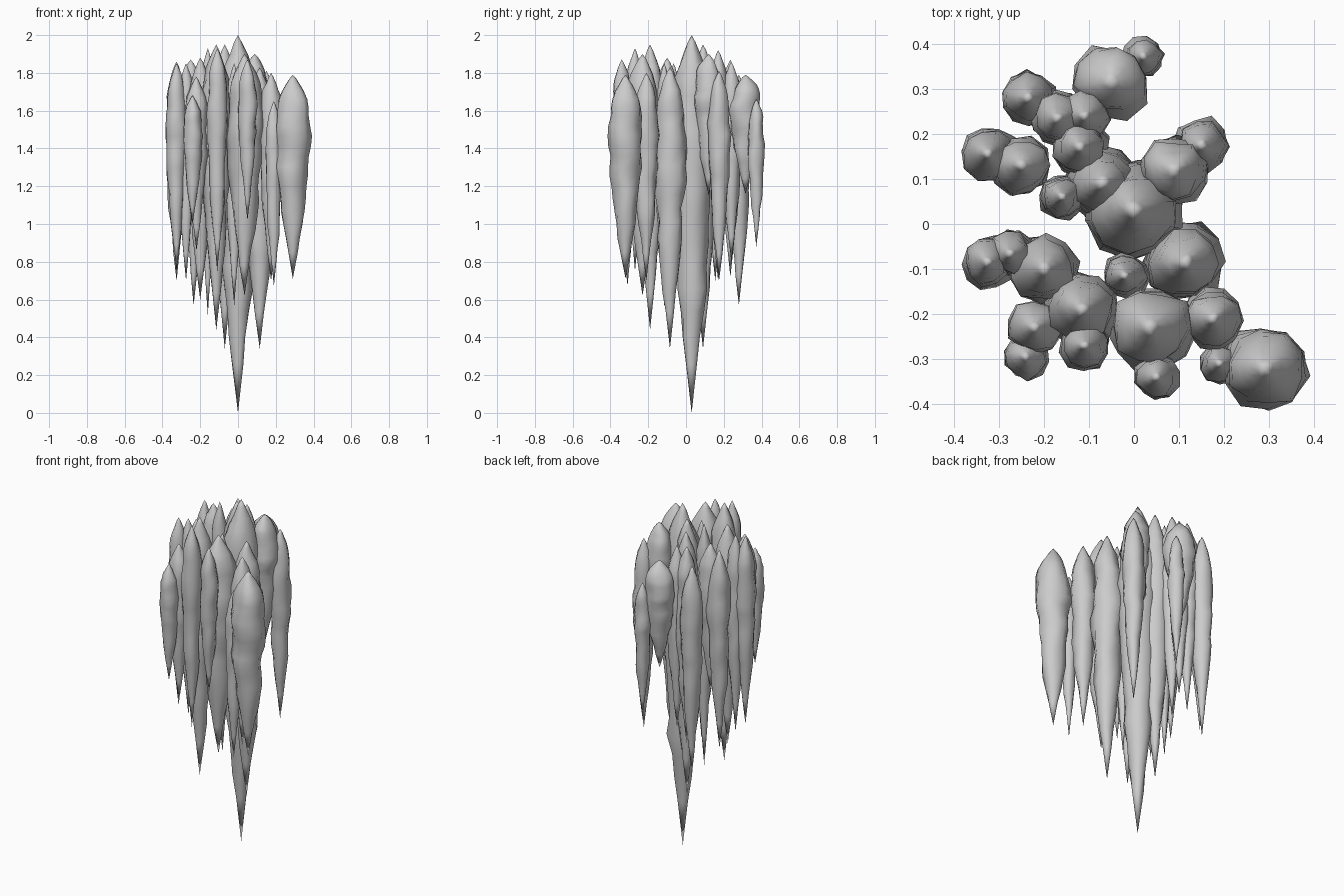
import bpy, math, random
from mathutils import Vector, noise

random.seed(4)

# each icicle: x, y, largest radius, bottom z, top z
CENTRE = [(0.0, 0.03, .108, 0.0, 2.0), (-.07, .09, .082, .34, 1.95), (.09, .12, .075, 1.15, 1.90),
          (.15, .175, .060, .70, 1.81), (-.16, .06, .050, .52, 1.93)]
BACK = [(-.12, .17, .063, .70, 1.92), (-.11, .24, .058, .80, 1.86), (-.17, .235, .062, .72, 1.87),
        (-.235, .28, .060, .57, 1.79), (-.05, .315, .083, 1.16, 1.79), (.02, .372, .045, .88, 1.66)]
LEFT = [(-.325, .155, .060, .70, 1.86), (-.25, .13, .066, 1.0, 1.87), (-.325, -.085, .056, .75, 1.85),
        (-.275, -.065, .052, .70, 1.85), (-.20, -.10, .077, .60, 1.88)]
FRONT = [(-.02, -.115, .050, .57, 1.85), (.115, -.085, .085, .34, 1.83), (.035, -.23, .094, .62, 1.90),
         (-.115, -.19, .080, .44, 1.95), (-.11, -.27, .056, .75, 1.93), (-.22, -.23, .060, .86, 1.78),
         (-.24, -.295, .050, 1.0, 1.68), (.05, -.34, .050, 1.02, 1.87)]
RIGHT = [(.175, -.21, .067, .70, 1.80), (.19, -.31, .046, .67, 1.65), (.29, -.32, .092, .71, 1.79)]

# height fraction and radius fraction along an icicle
PROFILE = [(.13, .27), (.20, .42), (.27, .57), (.33, .68), (.39, .74), (.45, .78), (.50, .84),
           (.55, .90), (.60, .92), (.65, .98), (.70, 1.0), (.75, .96), (.80, .92), (.84, .89),
           (.88, .80), (.92, .62), (.95, .42), (.98, .20)]
SIDES = 10


def icicle(name, x, y, r, z0, z1):
    verts, faces = [(x, y, z0)], []
    phase = random.uniform(0, math.tau)
    for t, f in PROFILE:
        z = z0 + t * (z1 - z0)
        wobble = r * .06 * f
        cx, cy = x + random.uniform(-wobble, wobble), y + random.uniform(-wobble, wobble)
        for s in range(SIDES):
            a = phase + math.tau * s / SIDES
            # lumpy surface
            bump = 1 + .26 * noise.noise(Vector((x * 40 + 1.2 * math.cos(a), y * 40 + 1.2 * math.sin(a), z * 7)))
            rad = r * f * bump
            verts.append((cx + rad * math.cos(a), cy + rad * math.sin(a), z))
    verts.append((x, y, z1))
    last, rings = len(verts) - 1, len(PROFILE)
    for s in range(SIDES):
        n = (s + 1) % SIDES
        faces.append((0, 1 + n, 1 + s))
        for k in range(rings - 1):
            a, b = 1 + k * SIDES, 1 + (k + 1) * SIDES
            faces.append((a + s, a + n, b + n, b + s))
        top = 1 + (rings - 1) * SIDES
        faces.append((top + s, top + n, last))
    mesh = bpy.data.meshes.new(name)
    mesh.from_pydata(verts, [], faces)
    mesh.shade_smooth()
    bpy.context.collection.objects.link(bpy.data.objects.new(name, mesh))


# clusters of icicles
for group, items in (("centre", CENTRE), ("back", BACK), ("left", LEFT),
                     ("front", FRONT), ("right", RIGHT)):
    for i, item in enumerate(items):
        icicle(f"{group}_icicle_{i + 1}", *item)
